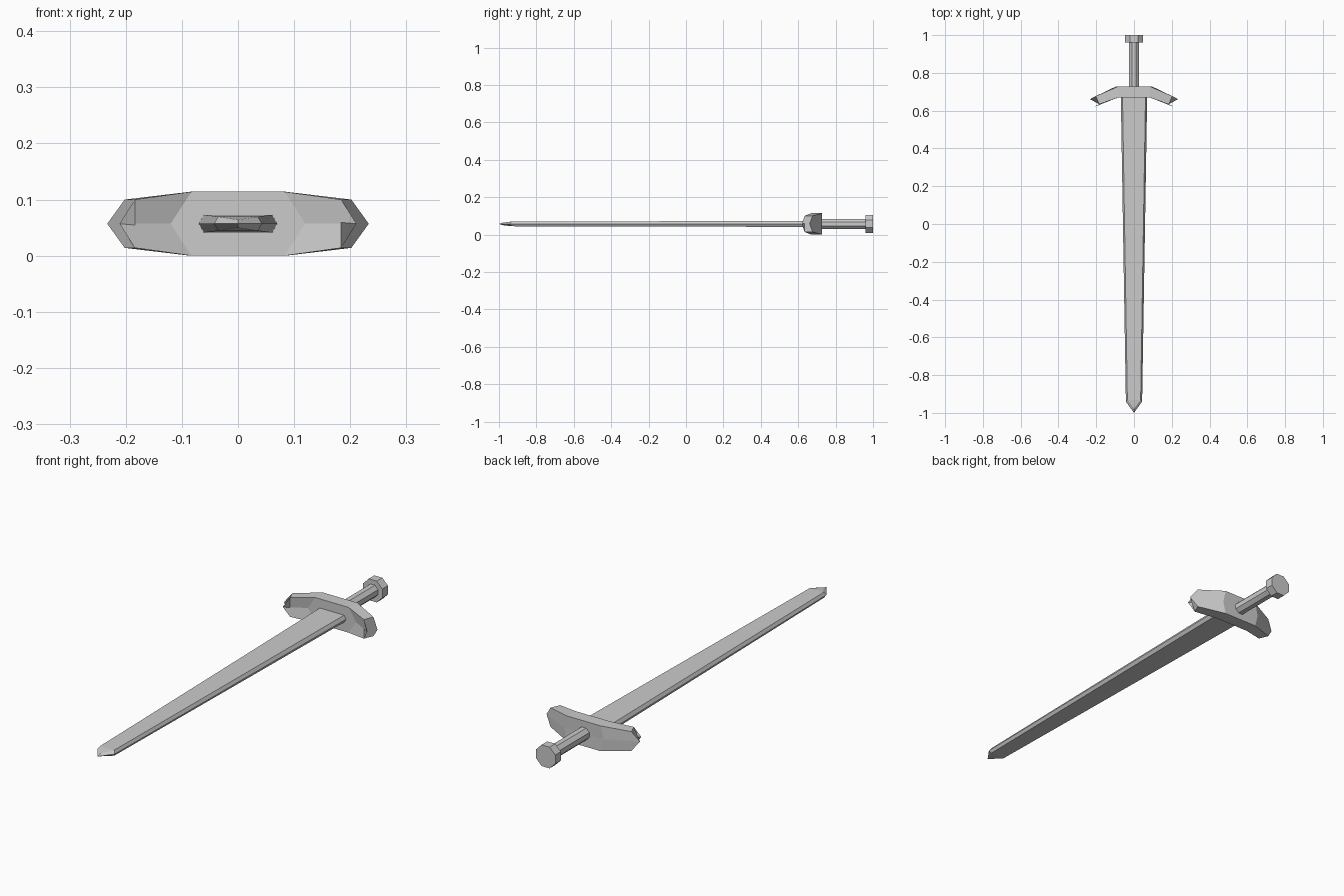
import bpy, bmesh, math

if "Cube" in bpy.data.objects:
    bpy.data.objects.remove(bpy.data.objects["Cube"])

ZC = 0.057  # height of the sword's middle plane


def loft(name, rings, cap_end=True):
    """Skin a list of equal-length point rings into a closed flat-shaded solid."""
    bm = bmesh.new()
    vs = [[bm.verts.new(p) for p in r] for r in rings]
    n = len(rings[0])
    for a, b in zip(vs, vs[1:]):
        for i in range(n):
            j = (i + 1) % n
            bm.faces.new((a[i], a[j], b[j], b[i]))
    bm.faces.new(vs[0])
    if cap_end:
        bm.faces.new(vs[-1])
    bmesh.ops.remove_doubles(bm, verts=bm.verts, dist=0.0005)
    bmesh.ops.recalc_face_normals(bm, faces=bm.faces)
    me = bpy.data.meshes.new(name)
    bm.to_mesh(me)
    bm.free()
    ob = bpy.data.objects.new(name, me)
    bpy.context.collection.objects.link(ob)
    return ob


def blade_ring(w, f, t, y_edge, y_flat):
    return [(-w, y_edge, ZC), (-f, y_flat, ZC + t), (f, y_flat, ZC + t),
            (w, y_edge, ZC), (f, y_flat, ZC - t), (-f, y_flat, ZC - t)]


def octagon(r, y):
    # r is the distance to the flats, with a flat facing up
    k = r / math.cos(math.pi / 8)
    return [(k * math.cos(a), y, ZC + k * math.sin(a))
            for a in (math.pi / 8 + i * math.pi / 4 for i in range(8))]


# Blade: six-sided section tapering to a point
loft("blade", [
    blade_ring(0.070, 0.061, 0.0160, 0.69, 0.69),
    blade_ring(0.043, 0.035, 0.0125, -0.94, -0.932),
    blade_ring(0.0, 0.0, 0.007, -1.0, -0.978),
], cap_end=False)


# Crossguard: six-sided sections swept forward at both ends
def guard_ring(s, h, back, back_mid, front_mid, front):
    pts = [(back, -h), (back_mid, 0), (back, h), (front, h), (front_mid, 0), (front, -h)]
    return [(s * x, y, ZC + z) for (x, y), z in pts]


end = (0.043, (0.202, 0.677), (0.233, 0.661), (0.211, 0.620), (0.184, 0.634))
kink = (0.057, (0.085, 0.728), (0.098, 0.727), (0.120, 0.670), (0.083, 0.670))
loft("crossguard", [guard_ring(-1, *end), guard_ring(-1, *kink),
                    guard_ring(1, *kink), guard_ring(1, *end)])

# Grip and pommel: octagonal prisms
loft("grip", [octagon(0.027, 0.70), octagon(0.027, 0.97)])
loft("pommel", [octagon(0.048, 0.96), octagon(0.048, 1.0)])
